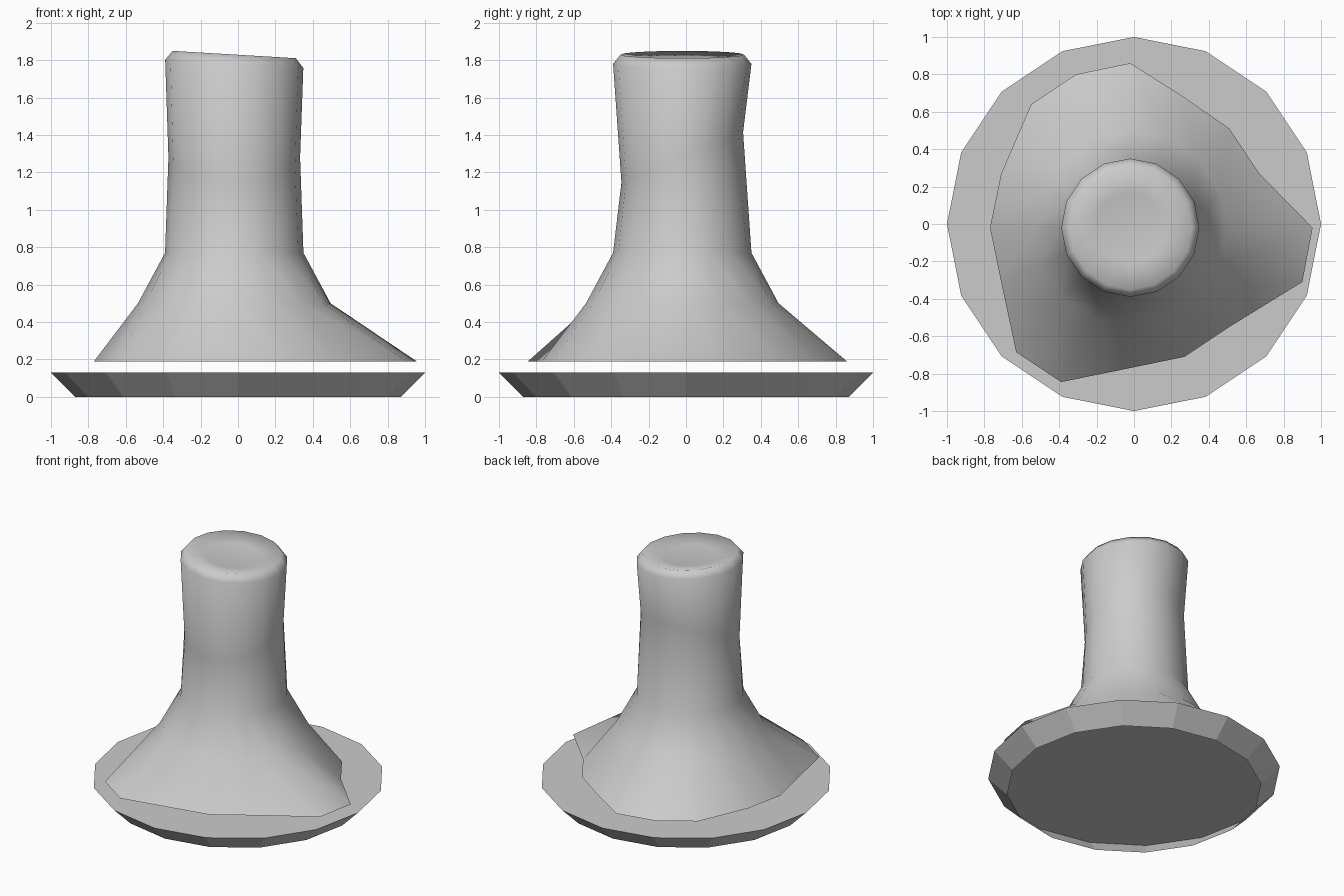
import bpy, bmesh
from math import cos, sin, pi, radians
from mathutils import Matrix, Vector

cube = bpy.data.objects.get("Cube")
if cube:
    bpy.data.objects.remove(cube, do_unlink=True)

SIDES = 16

grey = bpy.data.materials.new("light grey")
grey.use_nodes = True
colour = (0.6, 0.6, 0.6, 1)
grey.diffuse_color = colour
grey.node_tree.nodes["Principled BSDF"].inputs["Base Color"].default_value = colour


def ring(radius, centre, tilt_x=0, tilt_y=0):
    """Points of a circle turned about the x and y axes."""
    turn = Matrix.Rotation(radians(tilt_x), 3, 'X') @ Matrix.Rotation(radians(tilt_y), 3, 'Y')
    angles = [2 * pi * i / SIDES for i in range(SIDES)]
    return [Vector(centre) + turn @ Vector((radius * cos(a), radius * sin(a), 0)) for a in angles]


def loft(name, rings, smooth):
    """Skin the rings in order and close the last one; the first stays open."""
    bm = bmesh.new()
    loops = [[bm.verts.new(p) for p in points] for points in rings]
    for low, high in zip(loops, loops[1:]):
        for i in range(SIDES):
            j = (i + 1) % SIDES
            bm.faces.new((low[j], high[j], high[i], low[i]))
    bm.faces.new(loops[-1])
    for face in bm.faces:
        face.smooth = smooth
    mesh = bpy.data.meshes.new(name)
    bm.to_mesh(mesh)
    bm.free()
    mesh.materials.append(grey)
    obj = bpy.data.objects.new(name, mesh)
    bpy.context.collection.objects.link(obj)
    return obj


# Faceted base disc, undercut at the edge and hollow underneath
loft("base_disc", [ring(0.87, (0, 0, 0)), ring(1, (0, 0, 0.13))], False)

# Uneven open hem of the flared stem
hem = [(0.955, -0.02), (0.67, 0.27), (0.51, 0.51), (0.25, 0.69),
       (-0.02, 0.86), (-0.31, 0.8), (-0.55, 0.64), (-0.71, 0.27),
       (-0.77, -0.02), (-0.71, -0.31), (-0.63, -0.685), (-0.39, -0.845),
       (-0.02, -0.77), (0.27, -0.71), (0.51, -0.55), (0.9, -0.31)]

# Stem: flare, bent waist, tilted rim and shallow dish
c = -0.02
stem_rings = [
    [Vector((x, y, 0.19)) for x, y in hem],
    ring(0.515, (c, c, 0.5)),
    ring(0.37, (c, c, 0.77)),
    ring(0.352, (c, c, 1.28), tilt_x=22.5),
    ring(0.37, (c, c, 1.78), tilt_y=3.4),
    ring(0.33, (c, c, 1.83), tilt_y=3.4),
    ring(0.19, (c, c, 1.803), tilt_y=3.4),
]
loft("stem", stem_rings, True)
